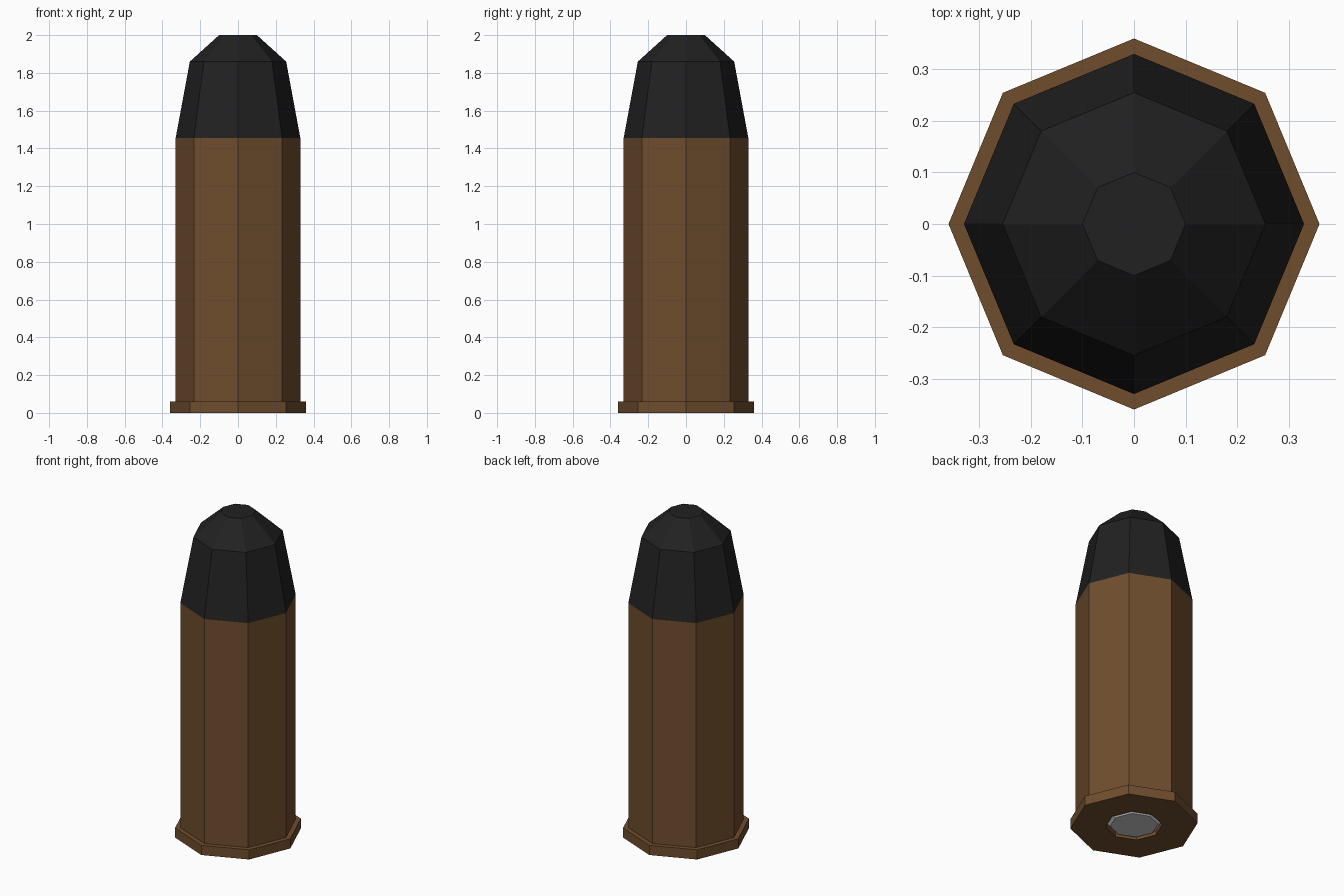
import bpy, bmesh
from math import cos, sin, pi

if "Cube" in bpy.data.objects:
    bpy.data.objects.remove(bpy.data.objects["Cube"])

SIDES = 8


def material(name, rgb):
    m = bpy.data.materials.new(name)
    m.diffuse_color = (*rgb, 1)
    m.use_nodes = True
    m.node_tree.nodes["Principled BSDF"].inputs["Base Color"].default_value = m.diffuse_color
    return m


def lathe(name, profile, mat=None, cap_start=False, cap_end=False):
    """Spin an (r, z) profile into a flat-sided octagonal part."""
    bm = bmesh.new()
    rings = [[bm.verts.new((r * cos(2 * pi * i / SIDES), r * sin(2 * pi * i / SIDES), z))
              for i in range(SIDES)] for r, z in profile]
    for a, b in zip(rings, rings[1:]):
        for i in range(SIDES):
            j = (i + 1) % SIDES
            bm.faces.new((a[i], a[j], b[j], b[i]))
    if cap_start:
        bm.faces.new(rings[0][::-1])
    if cap_end:
        bm.faces.new(rings[-1])
    me = bpy.data.meshes.new(name)
    bm.to_mesh(me)
    bm.free()
    ob = bpy.data.objects.new(name, me)
    bpy.context.collection.objects.link(ob)
    if mat:
        me.materials.append(mat)
    return ob


brass = material("brown_brass", (0.16, 0.075, 0.026))
dark = material("dark_lead", (0.015, 0.015, 0.015))

# Casing: primer pocket, base, rim and straight wall
lathe("casing", [(0.16, 0.03), (0.16, 0), (0.36, 0), (0.36, 0.06),
                 (0.33, 0.06), (0.33, 1.455)], brass, cap_start=False)

# Bullet tip
lathe("bullet_tip", [(0.33, 1.455), (0.255, 1.86), (0.10, 2.0)], dark, cap_end=True)

# Primer: chamfered disc set in the pocket
lathe("primer", [(0.135, 0.003), (0.15, 0.018), (0.16, 0.03)], cap_start=True)
